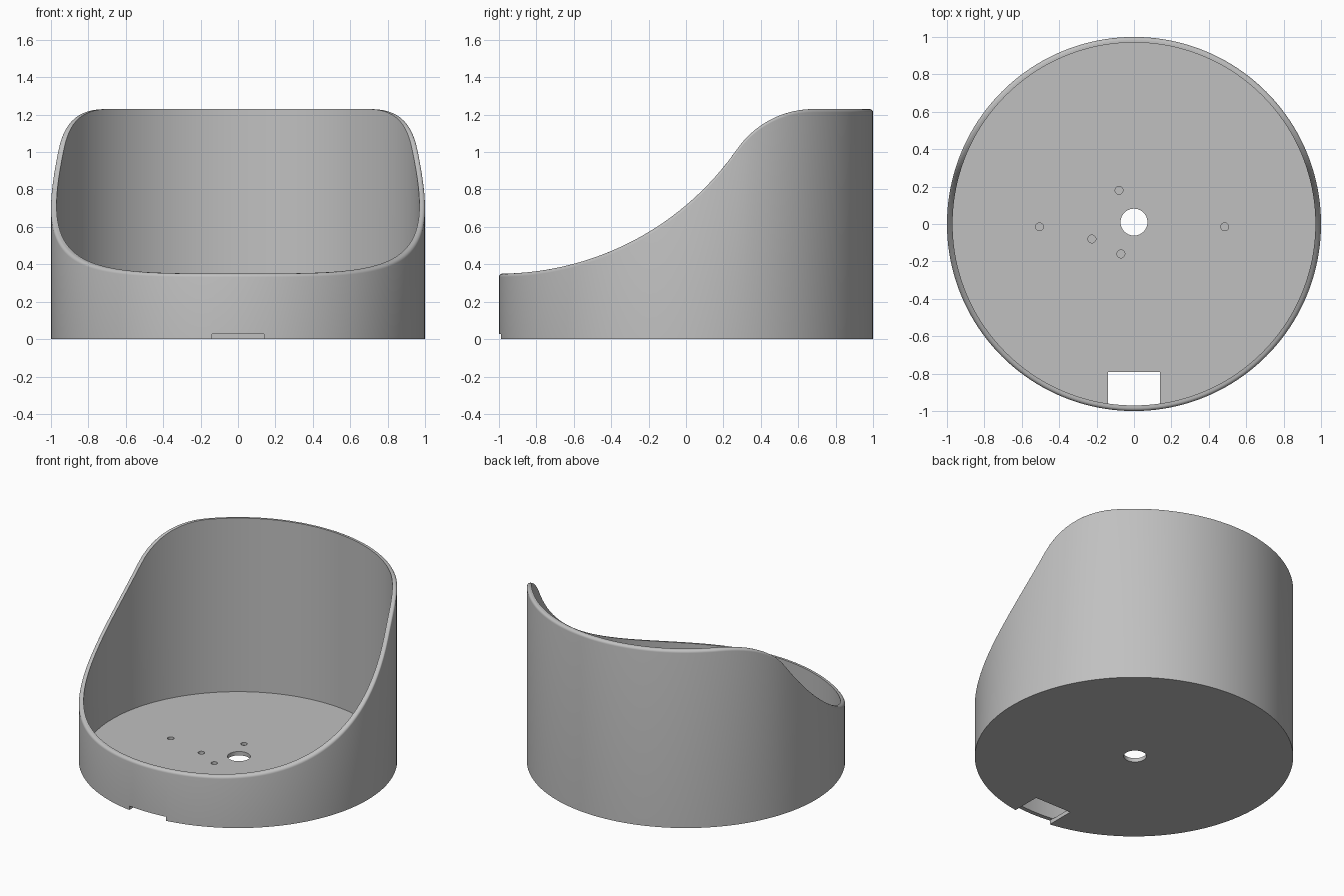
import bpy
import bmesh
from math import sin, cos, pi, sqrt, radians
from mathutils import Matrix

cube = bpy.data.objects.get("Cube")
if cube:
    bpy.data.objects.remove(cube)

SEGMENTS = 160
OUTER, INNER, FLOOR = 1.0, 0.97, 0.027
FRONT_Z, BACK_Z = 0.35, 1.23
LOW_R, HIGH_R = 1.55, 0.5          # concave and convex arcs of the rim sweep
FILLET = 0.018

grey = bpy.data.materials.new("plain grey")
grey.use_nodes = True
colour = (0.53, 0.53, 0.53, 1)
grey.diffuse_color = colour
grey.node_tree.nodes["Principled BSDF"].inputs["Base Color"].default_value = colour

# Rim height along y: two tangent arcs, then level at the back
low_z, high_z = FRONT_Z + LOW_R, BACK_Z - HIGH_R
span = sqrt((LOW_R + HIGH_R) ** 2 - (low_z - high_z) ** 2)
high_y = span - 1
join_y = -1 + span * LOW_R / (LOW_R + HIGH_R)


def rim_height(y):
    if y < join_y:
        return low_z - sqrt(LOW_R ** 2 - (y + 1) ** 2)
    if y < high_y:
        return high_z + sqrt(HIGH_R ** 2 - (y - high_y) ** 2)
    return BACK_Z


def add_object(name, bm):
    bmesh.ops.recalc_face_normals(bm, faces=bm.faces)
    mesh = bpy.data.meshes.new(name)
    bm.to_mesh(mesh)
    bm.free()
    mesh.materials.append(grey)
    ob = bpy.data.objects.new(name, mesh)
    bpy.context.collection.objects.link(ob)
    return ob


# Cup shell: rings around the axis, with a rounded outer rim edge
bm = bmesh.new()


def ring(radius, height):
    verts = []
    for i in range(SEGMENTS):
        a = 2 * pi * i / SEGMENTS
        y = radius * sin(a)
        verts.append(bm.verts.new((radius * cos(a), y, height(y))))
    return verts


rings = [ring(OUTER, lambda y: 0)]
for k in range(6):
    a = k / 5 * pi / 2
    drop = FILLET * (1 - sin(a))
    rings.append(ring(OUTER - FILLET * (1 - cos(a)),
                      lambda y, d=drop: rim_height(y) - d))
rings.append(ring(INNER, rim_height))
rings.append(ring(INNER, lambda y: FLOOR))
for a, b in zip(rings, rings[1:]):
    for i in range(SEGMENTS):
        j = (i + 1) % SEGMENTS
        bm.faces.new((a[i], a[j], b[j], b[i]))
bm.faces.new(rings[0])
bm.faces.new(rings[-1])
cup = add_object("cup_shell", bm)


# Cutters for the floor openings
def round_cutter(name, x, y, radius, bottom, top):
    cutter = bmesh.new()
    bmesh.ops.create_cone(cutter, cap_ends=True, segments=40, radius1=radius,
                          radius2=radius, depth=top - bottom,
                          matrix=Matrix.Translation((x, y, (bottom + top) / 2)))
    return add_object(name, cutter)


cutters = [round_cutter("centre_hole_cutter", 0, 0.01, 0.072, -0.1, 0.1)]
for x, y in [(-0.08, 0.18), (-0.505, -0.015), (-0.225, -0.08),
             (-0.07, -0.16), (0.485, -0.015)]:
    cutters.append(round_cutter("pin_hole_cutter", x, y, 0.021, 0.008, 0.1))

notch = bmesh.new()
bmesh.ops.create_cube(notch, size=1, matrix=Matrix.Translation((0, -0.945, -0.036))
                      @ Matrix.Diagonal((0.28, 0.31, 0.128, 1)))
cutters.append(add_object("front_notch_cutter", notch))

for cutter in cutters:
    cutter.hide_render = True
    mod = cup.modifiers.new(cutter.name, 'BOOLEAN')
    mod.operation = 'DIFFERENCE'
    mod.solver = 'EXACT'
    mod.object = cutter

# Apply the cuts and drop the cutters
graph = bpy.context.evaluated_depsgraph_get()
cut_mesh = bpy.data.meshes.new_from_object(cup.evaluated_get(graph))
cup.modifiers.clear()
cup.data = cut_mesh
for cutter in cutters:
    bpy.data.objects.remove(cutter)

bpy.ops.object.select_all(action='DESELECT')
cup.select_set(True)
bpy.context.view_layer.objects.active = cup
bpy.ops.object.shade_smooth_by_angle(angle=radians(30))
